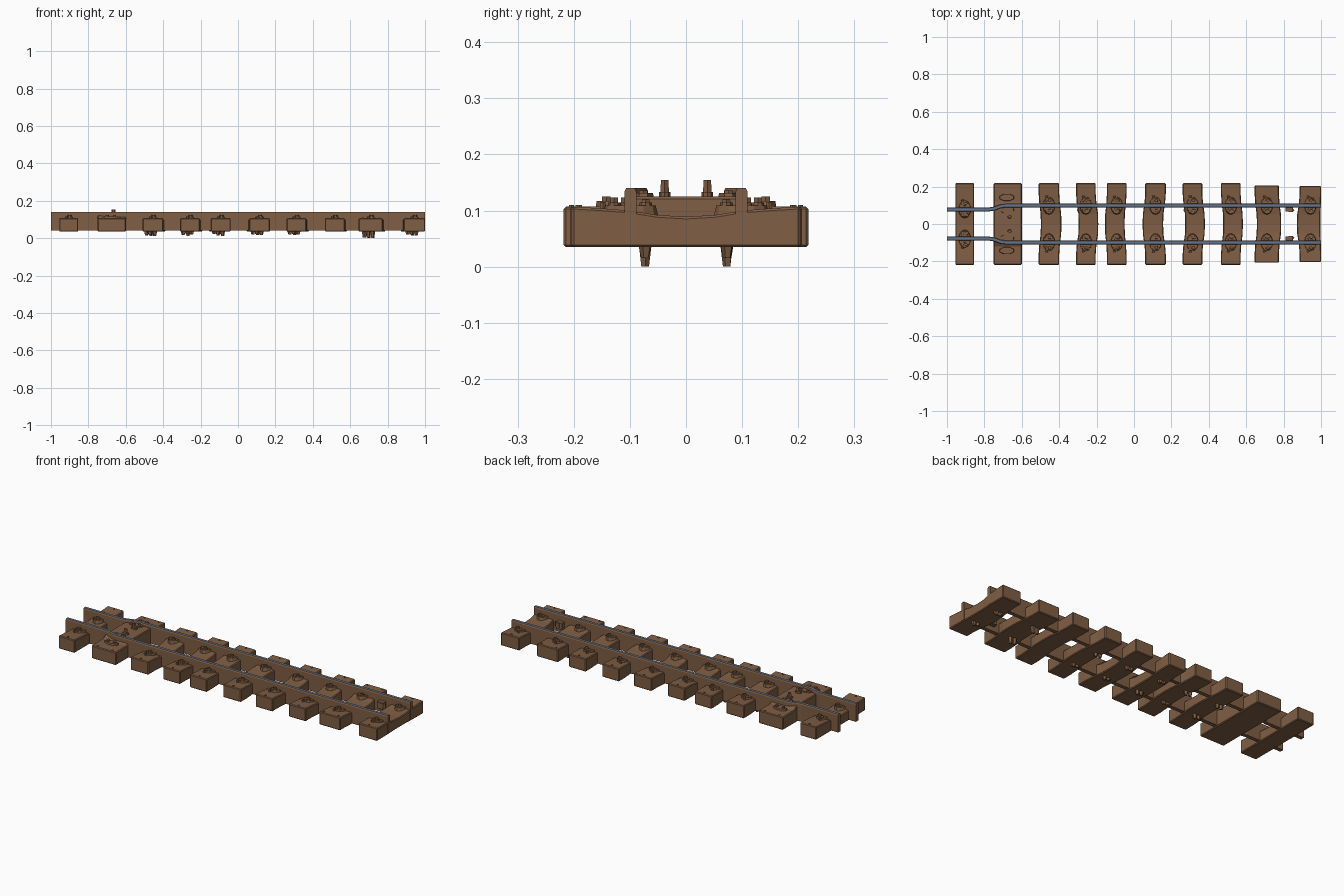
import bpy, bmesh, math, random

if "Cube" in bpy.data.objects:
    bpy.data.objects.remove(bpy.data.objects["Cube"])
random.seed(4)


def material(name, rgb):
    m = bpy.data.materials.new(name)
    m.diffuse_color = (*rgb, 1)
    m.use_nodes = True
    m.node_tree.nodes["Principled BSDF"].inputs["Base Color"].default_value = m.diffuse_color
    return m


BROWN = material("rusty brown", (0.215, 0.112, 0.058))
STEEL = material("worn steel blue", (0.13, 0.18, 0.28))


def finish(bm, name, mats=(BROWN,), bevel=0):
    bmesh.ops.recalc_face_normals(bm, faces=bm.faces)
    me = bpy.data.meshes.new(name)
    bm.to_mesh(me)
    bm.free()
    for m in mats:
        me.materials.append(m)
    ob = bpy.data.objects.new(name, me)
    bpy.context.collection.objects.link(ob)
    if bevel:
        b = ob.modifiers.new("edge wear", 'BEVEL')
        b.width = bevel
        b.segments = 1
        b.limit_method = 'ANGLE'
        b.angle_limit = math.radians(50)
    return ob


def loft(name, sections, mats=(BROWN,), bevel=0, top_index=None):
    bm = bmesh.new()
    rings = [[bm.verts.new(p) for p in s] for s in sections]
    n = len(rings[0])
    for a, b in zip(rings, rings[1:]):
        for i in range(n):
            j = (i + 1) % n
            f = bm.faces.new((a[i], a[j], b[j], b[i]))
            if i == top_index:
                f.material_index = 1
    bm.faces.new(rings[0])
    bm.faces.new(rings[-1][::-1])
    return finish(bm, name, mats, bevel)


def prism(name, x, y, z0, z1, rx, ry, sides=6, taper=1.0, turn=0.0):
    def ring(z, k):
        return [(x + rx * k * math.cos(turn + 2 * math.pi * i / sides),
                 y + ry * k * math.sin(turn + 2 * math.pi * i / sides), z) for i in range(sides)]
    return loft(name, [ring(z0, 1), ring(z1, taper)])


def box(name, x0, x1, y0, y1, z0, z1, bevel=0.002):
    return loft(name, [[(x0, y0, z), (x1, y0, z), (x1, y1, z), (x0, y1, z)] for z in (z0, z1)],
                bevel=bevel)


# Sleepers: x start, x end, half length, sideways bow of the middle
SLEEPERS = [(-0.955, -0.855, 0.218, 0), (-0.75, -0.60, 0.218, 0),
            (-0.51, -0.40, 0.218, 0.012), (-0.31, -0.205, 0.218, 0.014),
            (-0.145, -0.04, 0.218, -0.01), (0.06, 0.17, 0.218, -0.014),
            (0.26, 0.365, 0.218, 0.014), (0.465, 0.57, 0.218, 0.012),
            (0.645, 0.775, 0.207, 0.012), (0.885, 1.0, 0.204, -0.014)]
WORN = [(-1, 0.107, 0), (-0.75, 0.104, 0), (-0.5, 0.1, 0.3), (-0.25, 0.092, 0.9),
        (0, 0.089, 1), (0.25, 0.092, 0.9), (0.5, 0.1, 0.3), (0.75, 0.104, 0), (1, 0.107, 0)]
RAISED = [(-1, 0.107, 0), (-0.55, 0.108, 0), (-0.41, 0.125, 0),
          (0.41, 0.125, 0), (0.55, 0.108, 0), (1, 0.107, 0)]

for k, (x0, x1, half, bow) in enumerate(SLEEPERS):
    sections = []
    for t, top, w in (RAISED if k == 1 else WORN):
        y, b = t * half, bow * w
        right = x1 + min(b, 0) * 0.3 if k == 9 else x1 + b
        sections.append([(x0 + b, y, 0.035), (right, y, 0.035), (right, y, top), (x0 + b, y, top)])
    loft(f"sleeper_{k + 1}", sections, bevel=0.004)
    xc = (x0 + x1) / 2
    for s in (-1, 1):
        # Small nails near the sleeper ends
        for dx in ((-0.045, 0.045) if k in (1, 8) else (0,)):
            prism("end_nail", xc + dx, s * (half - 0.014), 0.1, 0.11, 0.005, 0.005)
        if k == 1:
            # Wide clamp plates and tall centre bolts on the joint sleeper
            for yy in (0.142, 0.076):
                prism("clamp_plate", xc - 0.005, s * yy, 0.1, 0.117 if yy > 0.1 else 0.131,
                      0.044, 0.021, 8, 0.9, math.pi / 8)
                for dx in (-0.02, 0.02):
                    prism("clamp_bolt", xc - 0.005 + dx, s * yy, 0.11,
                          0.125 if yy > 0.1 else 0.136, 0.009, 0.009)
            prism("centre_bolt_washer", xc + 0.01, s * 0.038, 0.12, 0.133, 0.019, 0.011, 10)
            prism("centre_bolt", xc + 0.01, s * 0.038, 0.13, 0.154, 0.012, 0.009, 6, 0.85)
            continue
        # Base plate, bolts and spike heads at each rail crossing
        ry = 0.08 if k == 0 else 0.099
        prism("base_plate", xc, s * ry, 0.088, 0.109, 0.034, 0.05, 12, 0.9)
        for off, z in ((-0.027, 0.12), (0.029, 0.123)):
            prism("bolt_washer", xc, s * (ry + off), 0.1, 0.114, 0.022, 0.013, 10, 0.9)
            prism("bolt_head", xc + 0.004, s * (ry + off), 0.105, z, 0.012, 0.009, 6, 0.85)
        prism("outer_spike", xc - 0.012, s * (ry + 0.049), 0.095, 0.115, 0.009, 0.007, 6, 0.8)
        # Broken spike tips below the sleeper
        if k > 1 and k != 7:
            drop = 0.0 if k == 8 else random.uniform(0.01, 0.02)
            for dx in (-0.025, 0.0):
                prism("spike_tip", xc + dx - 0.01 * s, s * 0.073, 0.04, drop + 0.004 * (dx < 0) ,
                      0.014, 0.012, 5, 0.6, random.random())

# Rails: thin bars that step inwards at the left end, with bright running tops
PATH = [(-1.0, 0.078), (-0.775, 0.078), (-0.745, 0.083), (-0.71, 0.096), (-0.68, 0.099), (1.0, 0.099)]
PROFILE = [(-0.0105, 0.04), (0.0105, 0.04), (0.0105, 0.134), (0.0075, 0.14),
           (-0.0075, 0.14), (-0.0105, 0.134)]
for s, side in ((-1, "front"), (1, "back")):
    loft(f"{side}_rail", [[(x, s * y + d, z) for d, z in PROFILE] for x, y in PATH],
         (BROWN, STEEL), top_index=3)
    # Joint lugs on the inner side of each rail
    a, b = sorted((s * 0.066, s * 0.092))
    box(f"{side}_joint_lug", 0.81, 0.85, a, b, 0.065, 0.105)
    prism(f"{side}_joint_bolt", 0.838, s * 0.074, 0.075, 0.1, 0.02, 0.012, 6)
